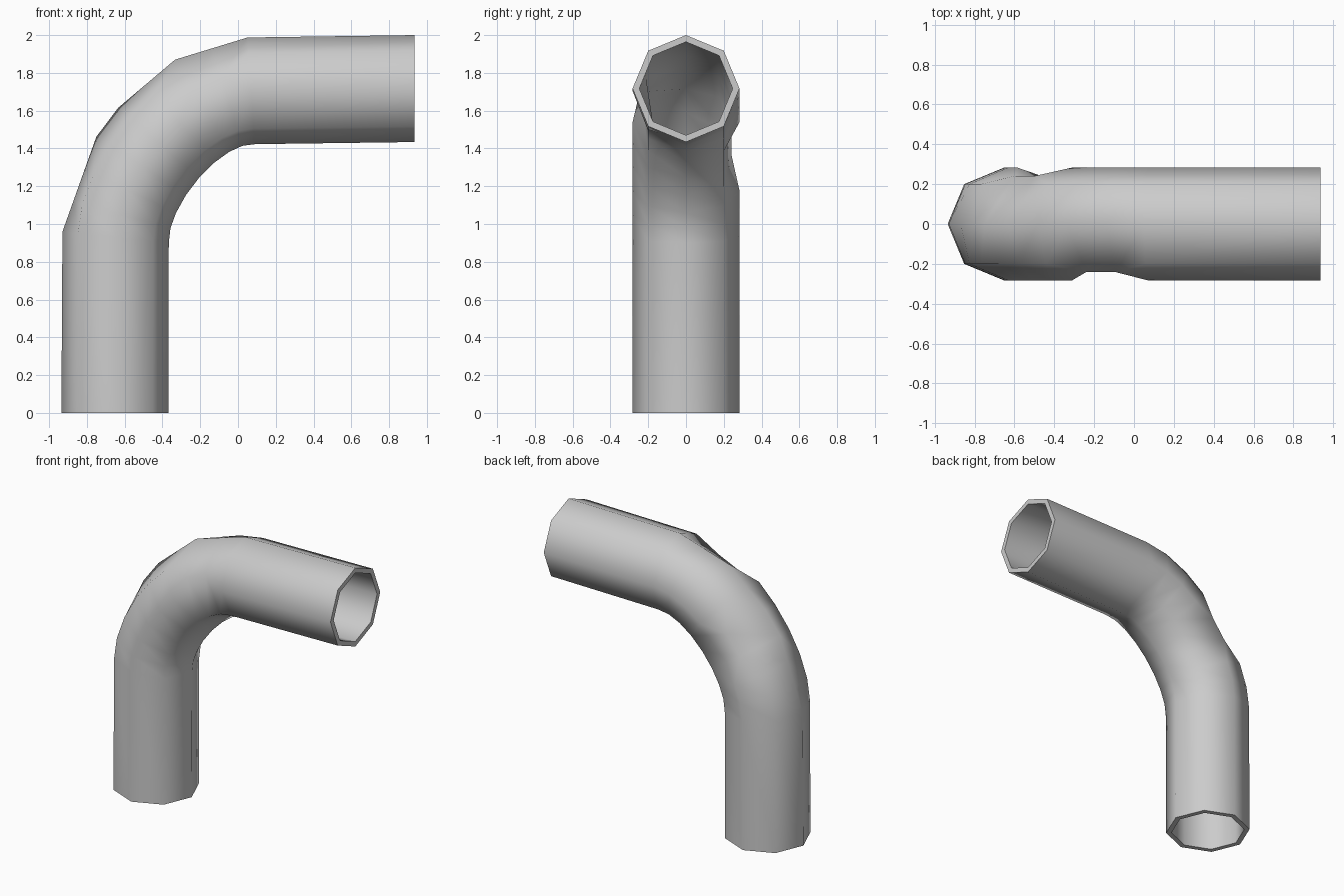
import bpy, bmesh, math
from mathutils import Vector

if "Cube" in bpy.data.objects:
    bpy.data.objects.remove(bpy.data.objects["Cube"])

SIDES, OUTER_R, INNER_R = 8, 0.283, 0.247
SEGS = 8

# Bend centreline: cubic curve in the XZ plane
P = [Vector(p) for p in ((-0.648, 0, 0.93), (-0.648, 0, 1.23),
                         (-0.28, 0, 1.705), (0.07, 0, 1.705))]


def station(t):
    """Centre and tilt angle of the bend ring at t."""
    u = 1 - t
    c = u**3 * P[0] + 3 * u*u*t * P[1] + 3 * u*t*t * P[2] + t**3 * P[3]
    d = u*u * (P[1] - P[0]) + 2*u*t * (P[2] - P[1]) + t*t * (P[3] - P[2])
    return c, math.atan2(d.x, d.z)


def ring(centre, tilt, r):
    """Octagon around the path; index 0 faces the outside of the bend."""
    n = Vector((-math.cos(tilt), 0, math.sin(tilt)))
    pts = []
    for j in range(SIDES):
        a = math.tau * j / SIDES
        pts.append(centre + n * (r * math.cos(a)) + Vector((0, r * math.sin(a), 0)))
    return pts


def wall(r):
    """All rings of one pipe wall, with the simplified facets of the bend."""
    stations = [station(k / SEGS) for k in range(SEGS + 1)]
    stations[0] = (stations[0][0], math.radians(6))
    stations[-1] = (stations[-1][0], math.radians(86))
    bend = [ring(c, a, r) for c, a in stations]
    # outer ridge runs in straight chords
    for a, b in ((0, 3), (4, 6), (6, 8)):
        for k in range(a + 1, b):
            bend[k][0] = bend[a][0].lerp(bend[b][0], (k - a) / (b - a))
    # side corners collapse into the outer diagonal corners (dents)
    for side, diag, ks in ((2, 1, (3, 4)), (6, 7, (6, 7))):
        for k in ks:
            mid = (bend[k][side] + bend[k][diag]) / 2
            bend[k][side] = mid
            bend[k][diag] = mid.copy()
    start = ring(Vector((-0.652, 0, 0)), 0, r)
    end = ring(Vector((0.935, 0, 1.717)), math.pi / 2, r)
    return [start] + bend + [end]


# Hollow elbow pipe: outer wall out, inner wall back, closed into a loop
bm = bmesh.new()
loops = wall(OUTER_R) + wall(INNER_R)[::-1]
rings = [[bm.verts.new(p) for p in pts] for pts in loops]
for i, a in enumerate(rings):
    b = rings[(i + 1) % len(rings)]
    for j in range(SIDES):
        k = (j + 1) % SIDES
        bm.faces.new((a[j], a[k], b[k], b[j]))
bmesh.ops.remove_doubles(bm, verts=bm.verts, dist=0.0005)
bmesh.ops.recalc_face_normals(bm, faces=bm.faces)

mesh = bpy.data.meshes.new("elbow_pipe")
bm.to_mesh(mesh)
bm.free()
pipe = bpy.data.objects.new("elbow_pipe", mesh)
bpy.context.collection.objects.link(pipe)
bpy.context.view_layer.objects.active = pipe
pipe.select_set(True)
bpy.ops.object.shade_smooth_by_angle(angle=math.radians(60))
